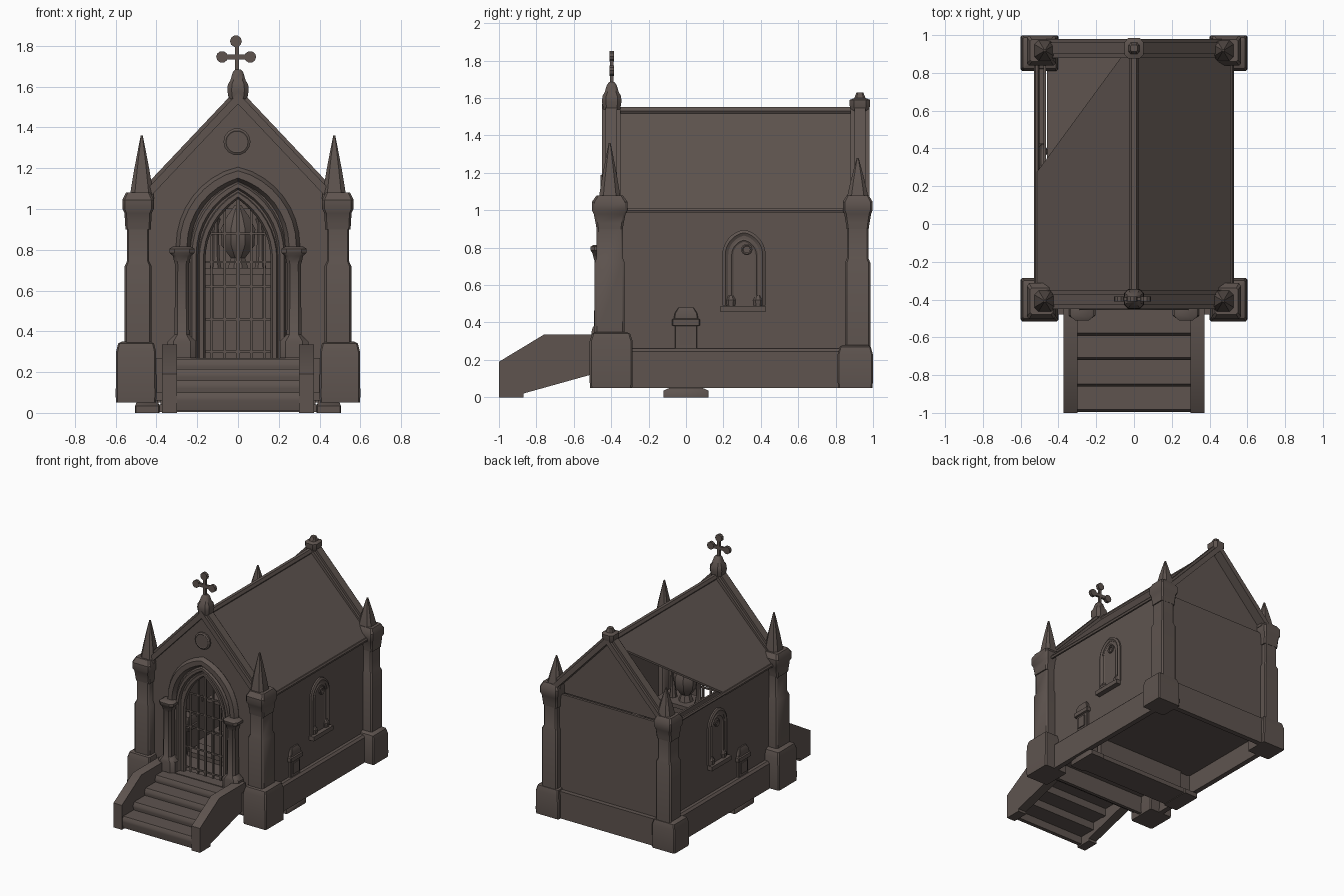
import bpy, bmesh, math

if "Cube" in bpy.data.objects:
    bpy.data.objects.remove(bpy.data.objects["Cube"])

stone = bpy.data.materials.new("dark_stone")
stone.diffuse_color = (0.112, 0.088, 0.078, 1)
stone.use_nodes = True
stone.node_tree.nodes["Principled BSDF"].inputs["Base Color"].default_value = stone.diffuse_color


def finish(name, bm):
    bmesh.ops.recalc_face_normals(bm, faces=bm.faces)
    me = bpy.data.meshes.new(name)
    bm.to_mesh(me)
    bm.free()
    ob = bpy.data.objects.new(name, me)
    bpy.context.collection.objects.link(ob)
    me.materials.append(stone)
    return ob


def box(name, x0, x1, y0, y1, z0, z1):
    return prism(name, [(x0, z0), (x1, z0), (x1, z1), (x0, z1)], 'Y', y0, y1)


def prism(name, pts, axis, a, b):
    """Outline in XZ pushed along Y, or outline in YZ pushed along X."""
    bm = bmesh.new()
    put = (lambda p, d: (p[0], d, p[1])) if axis == 'Y' else (lambda p, d: (d, p[0], p[1]))
    va = [bm.verts.new(put(p, a)) for p in pts]
    vb = [bm.verts.new(put(p, b)) for p in pts]
    bm.faces.new(va)
    bm.faces.new(vb[::-1])
    for i in range(len(pts)):
        j = (i + 1) % len(pts)
        bm.faces.new((va[i], vb[i], vb[j], va[j]))
    return finish(name, bm)


def loft(name, cx, cy, rings, k=0.25):
    """Stack of chamfered square rings (z, half x, half y); k = 0.586 is a regular octagon."""
    bm = bmesh.new()
    q = 1 - k
    shape = [(1, -q), (1, q), (q, 1), (-q, 1), (-1, q), (-1, -q), (-q, -1), (q, -1)]
    rows = [[bm.verts.new((cx + u * hx, cy + v * hy, z)) for u, v in shape] for z, hx, hy in rings]
    for r, s in zip(rows, rows[1:]):
        for i in range(8):
            j = (i + 1) % 8
            bm.faces.new((r[i], r[j], s[j], s[i]))
    bm.faces.new(rows[0])
    bm.faces.new(rows[-1])
    return finish(name, bm)


def tube(name, pts, r, closed=False):
    cu = bpy.data.curves.new(name, 'CURVE')
    cu.dimensions = '3D'
    cu.bevel_depth = r
    cu.bevel_resolution = 1
    cu.use_fill_caps = True
    sp = cu.splines.new('POLY')
    sp.points.add(len(pts) - 1)
    for p, c in zip(sp.points, pts):
        p.co = (*c, 1)
    sp.use_cyclic_u = closed
    tmp = bpy.data.objects.new(name + "_path", cu)
    bpy.context.collection.objects.link(tmp)
    bpy.context.view_layer.update()
    me = bpy.data.meshes.new_from_object(tmp.evaluated_get(bpy.context.evaluated_depsgraph_get()))
    bpy.data.objects.remove(tmp)
    bm = bmesh.new()
    bm.from_mesh(me)
    return finish(name, bm)


def half_arch(w, spring, apex, n=8):
    """Right half of a pointed arch, springing to apex."""
    h = apex - spring
    r = (w * w + h * h) / (2 * w)
    t = math.asin(min(1, h / r))
    return [(w - r + r * math.cos(t * i / n), spring + r * math.sin(t * i / n)) for i in range(n + 1)]


def arch(w, base, spring, apex):
    right = half_arch(w, spring, apex)
    left = [(-x, z) for x, z in right[-2::-1]]
    return [(w, base)] + right + left + [(-w, base)]


def circle(cx, cz, r, n=14):
    return [(cx + r * math.cos(2 * math.pi * i / n), cz + r * math.sin(2 * math.pi * i / n)) for i in range(n)]


# Walls, plinth and floor
for s, side in ((1, "right"), (-1, "left")):
    opening = half_arch(0.17, 0.74, 1.06)
    half = opening[::-1] + [(0.17, 0.27), (0, 0.27), (0, 0.06), (0.48, 0.06), (0.48, 1.04), (0, 1.54)]
    prism(side + "_front_wall", [(s * x, z) for x, z in half], 'Y', -0.42, -0.395)
    x0, x1 = sorted((s * 0.465, s * 0.48))
    box(side + "_wall", x0, x1, -0.4, 0.92, 0.2, 1.02)
    x0, x1 = sorted((s * 0.48, s * 0.52))
    prism(side + "_plinth", [(s * a, z) for a, z in
          ((0.48, 0.05), (0.52, 0.05), (0.52, 0.245), (0.505, 0.26), (0.48, 0.26))], 'Y', -0.35, 0.9)
    tube(side + "_eave_trim", [(s * 0.515, -0.36, 1.0), (s * 0.515, 0.89, 1.0)], 0.014)
box("rear_wall", -0.47, 0.47, 0.915, 0.935, 0.2, 1.0)
box("rear_plinth", -0.45, 0.45, 0.93, 0.97, 0.05, 0.26)
prism("rear_gable", [(-0.5, 1.0), (0.5, 1.0), (0, 1.54)], 'Y', 0.89, 0.905)
box("floor", -0.46, 0.47, -0.4, 0.92, 0.195, 0.205)
box("door_landing", -0.41, 0.41, -0.48, -0.4, 0.1, 0.27)

# Roof: the left slope has lost its rear corner
def slope(name, s, outline):
    bm = bmesh.new()
    at = lambda t, y, d: (s * 0.525 * t, y, 1.535 - 0.535 * t - d)
    a = [bm.verts.new(at(t, y, 0)) for t, y in outline]
    b = [bm.verts.new(at(t, y, 0.015)) for t, y in outline]
    bm.faces.new(a)
    bm.faces.new(b[::-1])
    for i in range(len(a)):
        j = (i + 1) % len(a)
        bm.faces.new((a[i], b[i], b[j], a[j]))
    finish(name, bm)

slope("right_roof", 1, [(0, -0.38), (0, 0.89), (1, 0.89), (1, -0.38)])
slope("broken_left_roof", -1, [(0, -0.38), (0, 0.89), (0.12, 0.89), (1, 0.26), (1, -0.38)])
tube("ridge_roll", [(0, -0.38, 1.53), (0, 0.92, 1.53)], 0.024)

# Gable copings
for name, y0, y1 in (("front", -0.45, -0.35), ("rear", 0.88, 0.98)):
    for tag, top, th, a, b in (("coping", 1.57, 0.055, y0, y1), ("coping_roll", 1.595, 0.03, y0 + 0.02, y1 - 0.02)):
        prism(name + "_" + tag, [(-0.52, top - 0.55), (0, top), (0.52, top - 0.55), (0.52, top - 0.55 - th),
              (0, top - th), (-0.52, top - 0.55 - th)], 'Y', a, b)

# Corner buttresses with spires
for s, side in ((1, "right"), (-1, "left")):
    for end, by, bh, y, bt, tip, g in (("front", -0.4, 0.115, -0.408, 0.35, 1.36, 1.0),
                                       ("rear", 0.905, 0.094, 0.918, 0.28, 1.28, 0.84)):
        n = side + "_" + end
        loft(n + "_buttress_base", s * 0.5, by, [(0.05, 0.098, bh - 0.003), (0.08, 0.1, bh), (bt - 0.05, 0.098, bh),
             (bt - 0.01, 0.088, bh * 0.88), (bt, 0.07, bh * 0.7)], 0.08)
        w = 0.08 * g
        loft(n + "_buttress_shaft", s * 0.49, y, [(bt - 0.02, 0.066, w), (0.72, 0.066, w), (0.745, 0.054, w - 0.01),
             (0.91, 0.054, w - 0.01)], 0.15)
        loft(n + "_capital", s * 0.49, y, [(0.9, 0.062, 0.07 * g), (0.93, 0.064, 0.075 * g), (0.98, 0.067, 0.085 * g),
             (1.0, 0.077, 0.095 * g), (1.045, 0.077, 0.095 * g), (1.08, 0.06, 0.07 * g)], 0.15)
        h = tip - 1.06
        loft(n + "_spire", s * 0.472, y, [(1.05, 0.06, 0.06), (1.06 + h * 0.15, 0.052, 0.052),
             (1.06 + h * 0.45, 0.037, 0.037), (1.06 + h * 0.8, 0.017, 0.017), (tip, 0.005, 0.005)], 0.4)

# Finials and cross
loft("front_finial", 0, -0.397, [(1.54, 0.045, 0.045), (1.58, 0.052, 0.052), (1.61, 0.05, 0.05), (1.63, 0.038, 0.038),
     (1.67, 0.026, 0.026), (1.685, 0.014, 0.014)], 0.4)
loft("rear_finial", 0, 0.93, [(1.53, 0.04, 0.045), (1.56, 0.05, 0.055), (1.59, 0.05, 0.055), (1.6, 0.028, 0.03),
     (1.63, 0.018, 0.018)], 0.4)
box("cross_upright", -0.015, 0.005, -0.406, -0.388, 1.66, 1.83)
box("cross_arm", -0.09, 0.07, -0.406, -0.388, 1.733, 1.759)
for i, (x, z) in enumerate(((-0.078, 1.746), (0.06, 1.746), (-0.01, 1.823))):
    prism("cross_lobe_%d" % i, circle(x, z, 0.029, 10), 'Y', -0.409, -0.385)

# Gable roundel
prism("roundel", circle(-0.005, 1.33, 0.055), 'Y', -0.435, -0.41)
tube("roundel_ring", [(x, -0.425, z) for x, z in circle(-0.005, 1.33, 0.055)], 0.013, True)

# Doorway mouldings, columns and gate
tube("outer_door_arch", [(x, -0.425, z) for x, z in arch(0.268, 0.79, 0.82, 1.17)], 0.036)
tube("middle_door_arch", [(x, -0.425, z) for x, z in arch(0.215, 0.27, 0.78, 1.115)], 0.02)
tube("inner_door_arch", [(x, -0.41, z) for x, z in arch(0.18, 0.27, 0.75, 1.07)], 0.02)
for s, side in ((1, "right"), (-1, "left")):
    x = s * 0.275
    loft(side + "_door_column", x, -0.455, [(0.27, 0.07, 0.05), (0.35, 0.07, 0.05), (0.37, 0.05, 0.045),
         (0.385, 0.036, 0.036), (0.73, 0.034, 0.034), (0.74, 0.038, 0.038), (0.77, 0.044, 0.045),
         (0.785, 0.062, 0.055), (0.805, 0.062, 0.055), (0.815, 0.045, 0.04)], 0.4)
for x, top in ((-0.13, 0.87), (-0.065, 1.0), (0, 1.06), (0.065, 1.0), (0.13, 0.87)):
    r = 0.009 if x == 0 else 0.006
    box("gate_bar", x - r, x + r, -0.404, -0.392, 0.27, top)
for z, w in ((0.3, 0.17), (0.46, 0.17), (0.62, 0.17), (0.74, 0.17), (0.88, 0.14)):
    box("gate_rail", -w, w, -0.402, -0.394, z - 0.006, z + 0.006)

# Steps and cheek walls
for i, (y0, y1, z) in enumerate(((-0.995, -0.84, 0.1), (-0.86, -0.69, 0.16), (-0.72, -0.56, 0.215), (-0.59, -0.42, 0.265))):
    prism("step_%d" % i, [(y0 + 0.01, z - 0.09), (y0, z - 0.04), (y0, z - 0.022), (y0 + 0.012, z), (y1, z),
          (y1, z - 0.03), (y0 + 0.04, z - 0.03), (y0 + 0.04, z - 0.09)], 'X', -0.31, 0.31)
for s, side in ((1, "right"), (-1, "left")):
    prism(side + "_cheek_wall", [(-1, 0), (-1, 0.19), (-0.76, 0.335), (-0.44, 0.335), (-0.44, 0.14), (-0.87, 0.02),
          (-0.87, 0)], 'X', s * 0.3, s * 0.372)

# Side windows, panelled with scrolled frame
for s, side in ((1, "right"), (-1, "left")):
    x, yc = s * 0.483, 0.31
    prism(side + "_window_panel", [(yc + a, z) for a, z in arch(0.085, 0.48, 0.76, 0.87)], 'X', x, x + s * 0.006)
    for tag, w, top, r in (("outer", 0.1, 0.88, 0.018), ("inner", 0.066, 0.84, 0.011)):
        tube(side + "_window_" + tag + "_frame", [(x, yc + a, z) for a, z in arch(w, 0.49, 0.76, top)], r)
    box(side + "_window_sill", min(x, x + s * 0.04), max(x, x + s * 0.04), 0.185, 0.425, 0.455, 0.488)
    tube(side + "_window_ring", [(x + s * 0.012, a, z) for a, z in circle(0.325, 0.79, 0.024, 10)], 0.008, True)
    for y in (0.24, 0.385):
        loft(side + "_window_foot", x, y, [(0.485, 0.022, 0.022), (0.52, 0.026, 0.026), (0.545, 0.012, 0.012)], 0.5)

# Altar inside, with end pedestals that break through the side walls
for s, side in ((1, "right"), (-1, "left")):
    loft(side + "_altar_pedestal", s * 0.445, 0, [(0, 0.06, 0.12), (0.035, 0.06, 0.12), (0.045, 0.055, 0.1),
         (0.06, 0.052, 0.06), (0.38, 0.052, 0.06), (0.385, 0.066, 0.075), (0.415, 0.066, 0.075), (0.42, 0.058, 0.066),
         (0.45, 0.058, 0.06), (0.48, 0.045, 0.04)], 0.08)
    x = s * 0.497
    box(side + "_pedestal_panel", min(x, x + s * 0.007), max(x, x + s * 0.007), -0.035, 0.035, 0.28, 0.365)
    loft(side + "_altar_candle", s * 0.11, 0, [(0.7, 0.03, 0.03), (0.76, 0.02, 0.02), (0.92, 0.015, 0.015),
         (0.95, 0.025, 0.025), (0.98, 0.008, 0.008)], 0.586)
box("altar_foot", -0.4, 0.4, -0.11, 0.11, 0.005, 0.04)
box("altar_base", -0.38, 0.38, -0.08, 0.08, 0.04, 0.24)
box("altar_front", -0.17, 0.17, -0.09, 0.09, 0.24, 0.46)
box("altar_tier", -0.12, 0.12, -0.06, 0.06, 0.46, 0.68)
box("altar_slab", -0.2, 0.2, -0.1, 0.1, 0.68, 0.71)
loft("altar_urn", 0, 0, [(0.71, 0.05, 0.05), (0.76, 0.035, 0.035), (0.82, 0.08, 0.08), (0.9, 0.085, 0.085),
     (0.97, 0.05, 0.05), (1.02, 0.015, 0.015)], 0.586)

# Smooth the rounded parts, keep the masonry edges crisp
bpy.ops.object.select_all(action='SELECT')
bpy.context.view_layer.objects.active = bpy.context.collection.objects[0]
bpy.ops.object.shade_smooth_by_angle(angle=math.radians(35))
